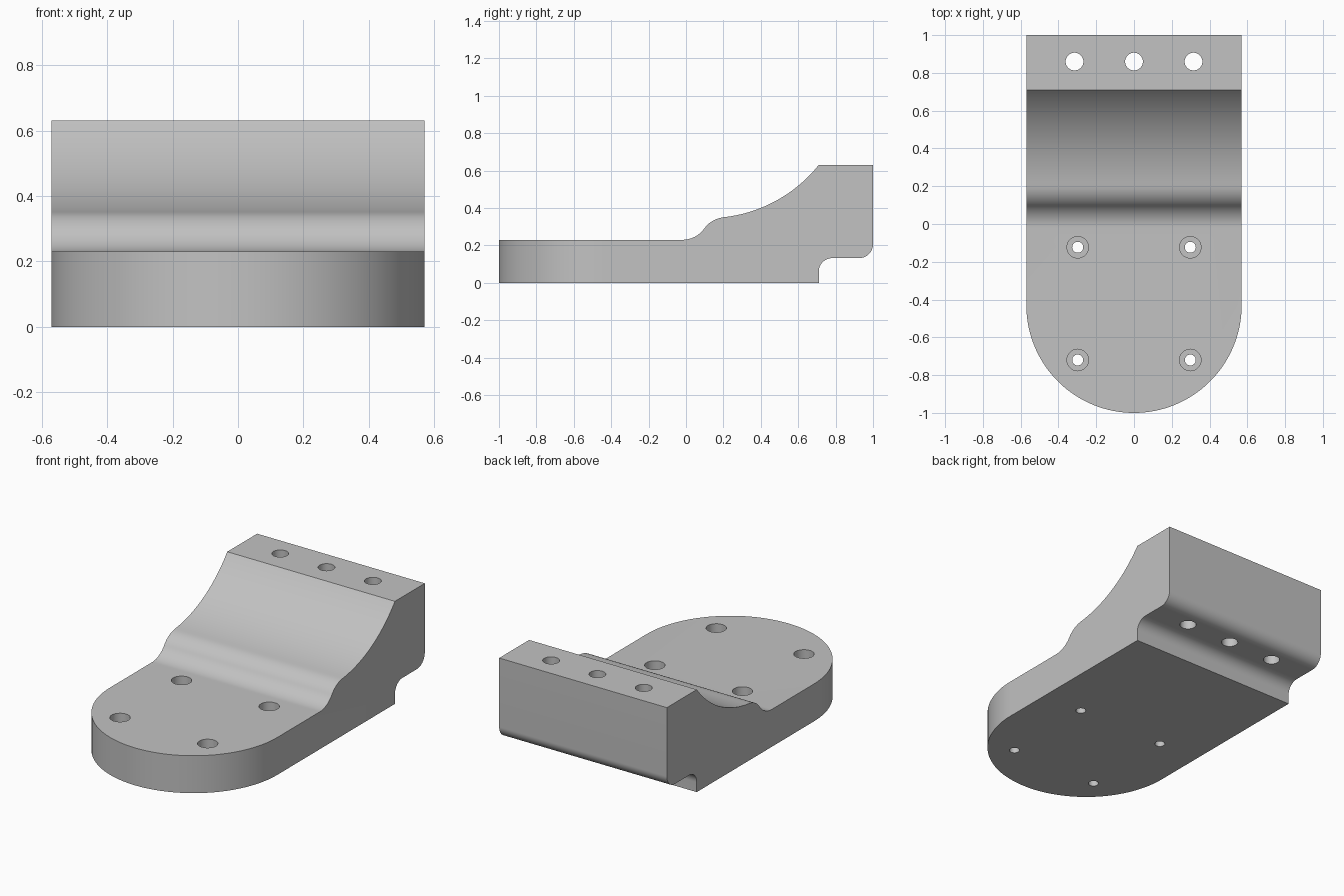
import bpy, bmesh
from math import sin, cos, radians
from mathutils import Vector

if "Cube" in bpy.data.objects:
    bpy.data.objects.remove(bpy.data.objects["Cube"], do_unlink=True)

grey = bpy.data.materials.new("plain grey")
grey.use_nodes = True
colour = (0.54, 0.54, 0.54, 1)
grey.diffuse_color = colour
grey.node_tree.nodes["Principled BSDF"].inputs["Base Color"].default_value = colour


def arc(cx, cy, r, start, end, steps=16):
    """Points along a circular arc, angles in degrees."""
    angles = [radians(start + (end - start) * i / steps) for i in range(steps + 1)]
    return [(cx + r * cos(a), cy + r * sin(a)) for a in angles]


def prism(name, points, offset):
    """Extrude a closed outline of 3D points by an offset."""
    bm = bmesh.new()
    face = bm.faces.new([bm.verts.new(p) for p in points])
    top = bmesh.ops.extrude_face_region(bm, geom=[face])["geom"]
    verts = [g for g in top if isinstance(g, bmesh.types.BMVert)]
    bmesh.ops.translate(bm, verts=verts, vec=Vector(offset))
    bmesh.ops.recalc_face_normals(bm, faces=bm.faces)
    mesh = bpy.data.meshes.new(name)
    bm.to_mesh(mesh)
    bm.free()
    obj = bpy.data.objects.new(name, mesh)
    bpy.context.collection.objects.link(obj)
    mesh.materials.append(grey)
    return obj


def cylinder(name, x, y, r, z0, z1):
    ring = arc(x, y, r, 0, 360, 40)[:-1]
    return prism(name, [(px, py, z0) for px, py in ring], (0, 0, z1 - z0))


# Side profile in y and z: cove and rounded lip at the back, curved ramp above
profile = [(-1.2, 0), (0.71, 0)]
profile += arc(0.782, 0.06, 0.072, 180, 90)
profile += arc(0.925, 0.207, 0.075, -90, 0)
profile += [(1, 0.63)]
profile += arc(0.118, 1.104, 0.758, -38.7, -83.8, 24)
profile += arc(0.2157, 0.206, 0.145, 96.2, 144.3)[1:]
profile += arc(-0.02, 0.375, 0.145, -35.7, -90)[1:]
profile += [(-1.2, 0.23)]
bracket = prism("bracket_body", [(-0.7, y, z) for y, z in profile], (1.4, 0, 0))

# Plan outline: straight sides and a round front
plan = [(0.57, 1.2), (-0.57, 1.2)] + arc(0, -0.43, 0.57, 180, 360, 64)
outline = prism("plan_outline", [(x, y, -0.2) for x, y in plan], (0, 0, 1.1))

# Plain holes in the back ledge, counterbored screw holes in the base
cutters = [(outline, 'INTERSECT')]
for x in (-0.315, 0, 0.315):
    cutters.append((cylinder("back_hole", x, 0.86, 0.047, -0.1, 0.8), 'DIFFERENCE'))
for x in (-0.298, 0.298):
    for y in (-0.72, -0.123):
        cutters.append((cylinder("screw_hole", x, y, 0.029, -0.1, 0.4), 'DIFFERENCE'))
        cutters.append((cylinder("counterbore", x, y, 0.057, 0.115, 0.4), 'DIFFERENCE'))

for cutter, operation in cutters:
    mod = bracket.modifiers.new("cut", 'BOOLEAN')
    mod.operation = operation
    mod.solver = 'EXACT'
    mod.object = cutter

# Bake the cuts, then drop the cutters
graph = bpy.context.evaluated_depsgraph_get()
baked = bpy.data.meshes.new_from_object(bracket.evaluated_get(graph))
bracket.modifiers.clear()
bracket.data = baked
for cutter, operation in cutters:
    bpy.data.objects.remove(cutter, do_unlink=True)

bpy.ops.object.select_all(action='DESELECT')
bracket.select_set(True)
bpy.context.view_layer.objects.active = bracket
bpy.ops.object.shade_smooth_by_angle(angle=radians(30))
